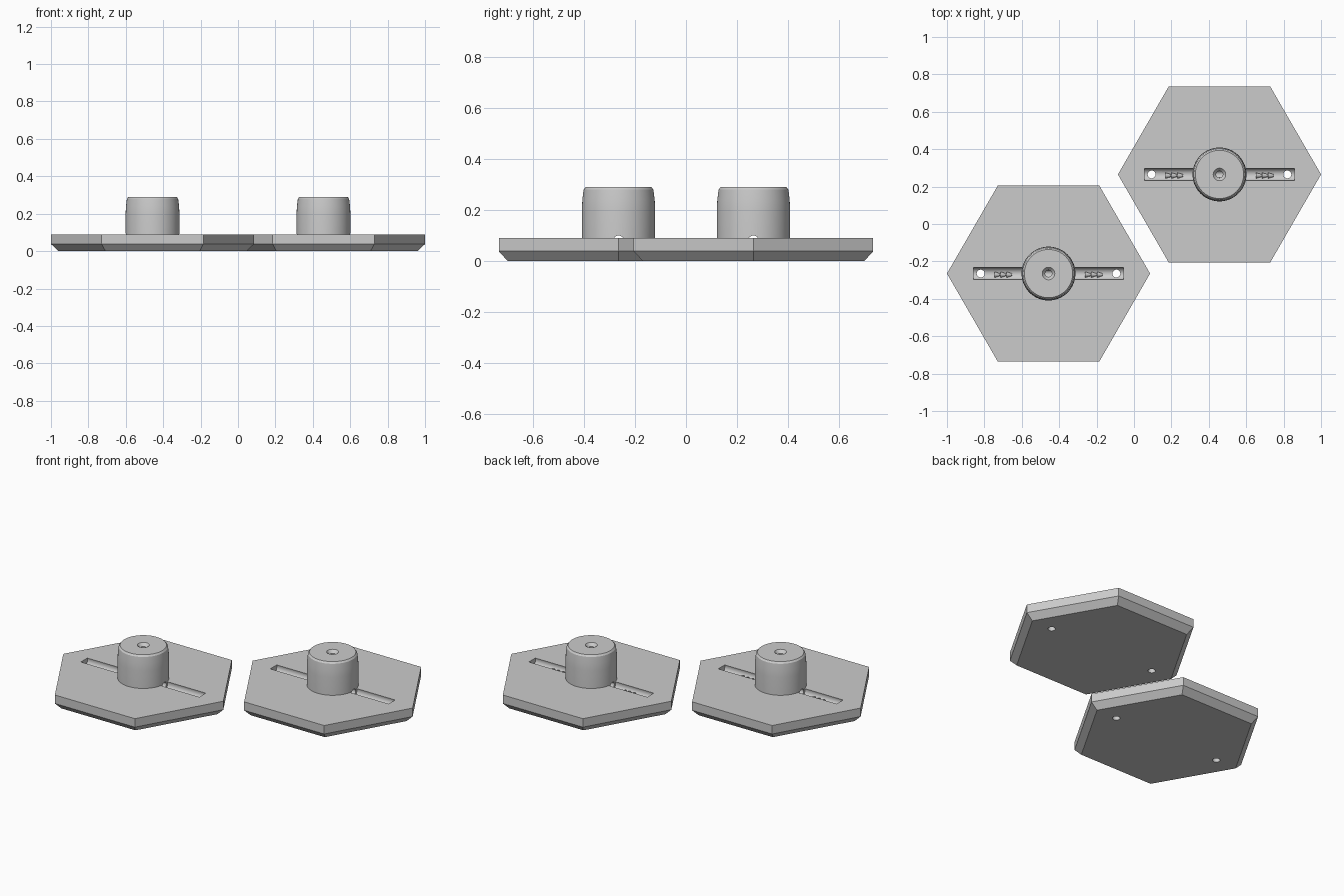
import bpy, bmesh, math
from mathutils import Matrix

if "Cube" in bpy.data.objects:
    bpy.data.objects.remove(bpy.data.objects["Cube"])

grey = bpy.data.materials.new("light grey")
grey.diffuse_color = (0.6, 0.6, 0.6, 1)
grey.use_nodes = True
grey.node_tree.nodes["Principled BSDF"].inputs["Base Color"].default_value = grey.diffuse_color


def lathe(name, profile, sides, loc=(0, 0, 0), axis="Z"):
    """Closed solid turned from (radius, height) pairs."""
    bm = bmesh.new()
    rings = []
    for r, h in profile:
        rings.append([bm.verts.new((r * math.cos(2 * math.pi * i / sides),
                                    r * math.sin(2 * math.pi * i / sides), h))
                      for i in range(sides)])
    for a, b in zip(rings, rings[1:]):
        for i in range(sides):
            j = (i + 1) % sides
            bm.faces.new((a[i], a[j], b[j], b[i]))
    bm.faces.new(rings[0][::-1])
    bm.faces.new(rings[-1])
    if axis == "X":
        bm.transform(Matrix.Rotation(math.pi / 2, 4, "Y"))
    bm.transform(Matrix.Translation(loc))
    bmesh.ops.recalc_face_normals(bm, faces=bm.faces)
    me = bpy.data.meshes.new(name)
    bm.to_mesh(me)
    bm.free()
    me.materials.append(grey)
    ob = bpy.data.objects.new(name, me)
    bpy.context.collection.objects.link(ob)
    return ob


def cut(ob, cutters):
    bpy.ops.object.select_all(action="DESELECT")
    bpy.context.view_layer.objects.active = ob
    ob.select_set(True)
    for c in cutters:
        m = ob.modifiers.new("cut", "BOOLEAN")
        m.operation, m.solver, m.object = "DIFFERENCE", "EXACT", c
        bpy.ops.object.modifier_apply(modifier=m.name)
    bpy.ops.object.shade_smooth_by_angle(angle=math.radians(30))


AXIS_Z = 0.08   # height of the channel axis
for tag, cx, cy in (("right", 0.457, 0.265), ("left", -0.457, -0.265)):
    # hexagonal plate with a chamfered underside
    plate = lathe("plate_" + tag, [(0.503, 0), (0.543, 0.038), (0.543, 0.09)], 6, (cx, cy, 0))
    # round boss, tapering near the top
    boss = lathe("boss_" + tag, [(0.144, 0.086), (0.144, 0.20), (0.142, 0.24),
                                 (0.137, 0.28), (0.129, 0.29)], 64, (cx, cy, 0))
    # narrow tunnel under the boss and countersunk hole in its top
    tunnel = lathe("tunnel_cutter", [(0.02, -0.2), (0.02, 0.2)], 32, (cx, cy, AXIS_Z), "X")
    bore = lathe("bore_cutter", [(0.018, 0.075), (0.018, 0.272), (0.034, 0.2905), (0.034, 0.32)],
                 32, (cx, cy, 0))
    grooves, drains = [], []
    for s in (-1, 1):
        # half-round groove on each side
        grooves.append(lathe("groove_cutter", [(0.033, -0.13), (0.033, 0.13)], 32,
                             (cx + s * 0.272, cy, AXIS_Z), "X"))
        # small vertical hole near the end of the groove
        drains.append(lathe("drain_cutter", [(0.021, -0.05), (0.021, 0.15)], 24,
                            (cx + s * 0.363, cy, 0)))
        # three small barbs lying in the groove
        for k in range(3):
            barb = lathe("barb_%s_%d" % (tag, k), [(0.016, -0.015), (0.007, 0.015)][::s], 16,
                         (cx + s * (0.21 + 0.032 * k), cy - 0.006, 0.056), "X")
            if s > 0:
                barb.data.transform(Matrix.Identity(4))
            cut(barb, [])
    cut(plate, grooves + drains + [tunnel])
    cut(boss, [tunnel, bore])
    for c in grooves + drains + [tunnel, bore]:
        bpy.data.objects.remove(c)
